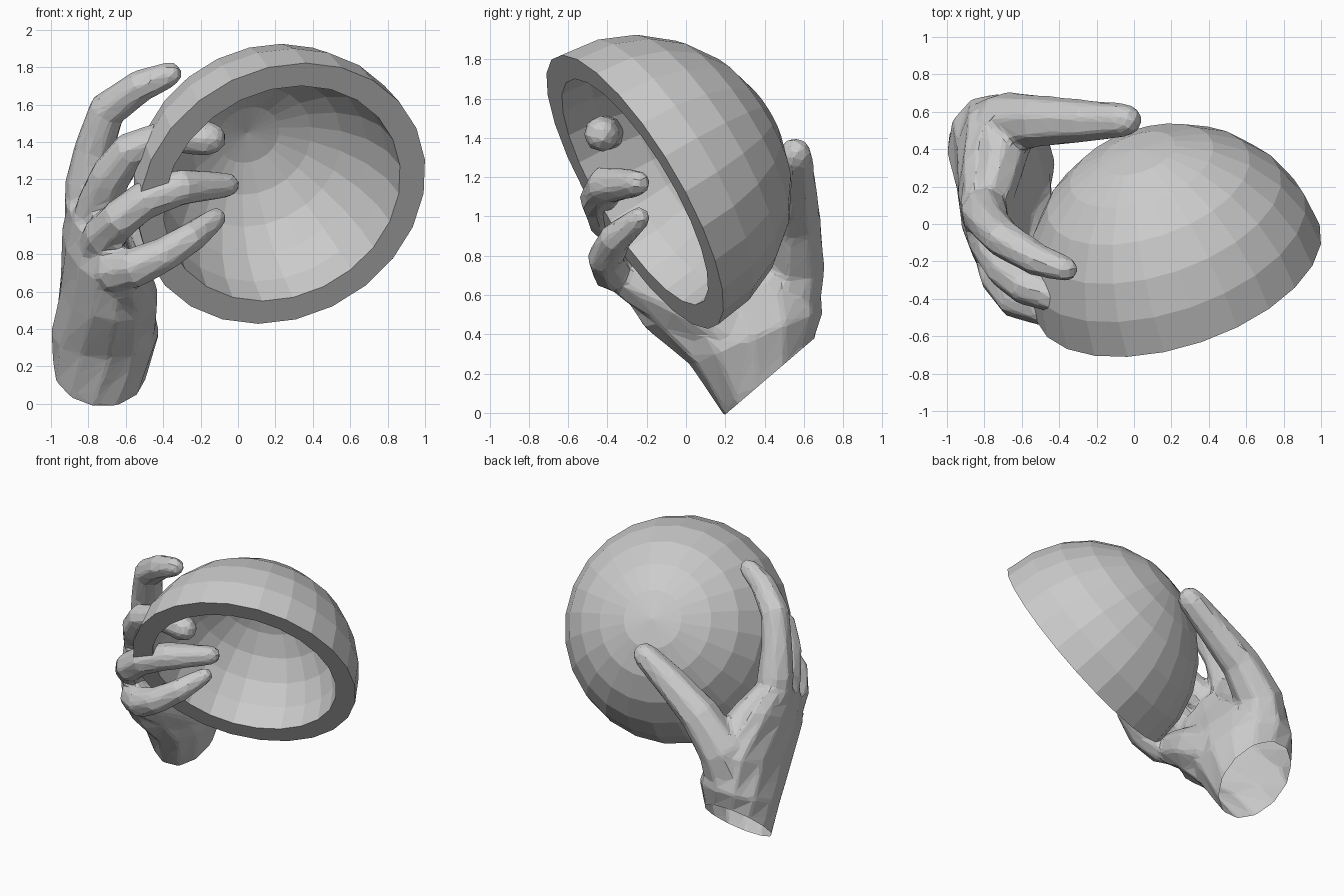
import bpy
import bmesh
from math import sin, cos, pi
from mathutils import Vector

cube = bpy.data.objects.get("Cube")
if cube:
    bpy.data.objects.remove(cube, do_unlink=True)

grey = bpy.data.materials.new("plaster_grey")
grey.use_nodes = True
COLOUR = (0.6, 0.6, 0.6, 1)
grey.diffuse_color = COLOUR
grey.node_tree.nodes["Principled BSDF"].inputs["Base Color"].default_value = COLOUR


def loft(bm, rings, sides, caps=True):
    """Skin a row of elliptical rings given as (centre, u axis, v axis)."""
    loops = []
    for c, u, v in rings:
        angles = [2 * pi * i / sides for i in range(sides)]
        loops.append([bm.verts.new(c + u * cos(a) + v * sin(a)) for a in angles])
    for a, b in zip(loops, loops[1:]):
        for i in range(sides):
            j = (i + 1) % sides
            bm.faces.new((a[i], a[j], b[j], b[i]))
    if caps:
        bm.faces.new(loops[0])
        bm.faces.new(loops[-1])


def digit(bm, path):
    """Tapered finger through (x, y, z, radius) joints with a rounded tip."""
    pts = [Vector(p[:3]) for p in path]
    radii = [p[3] for p in path]
    end = (pts[-1] - pts[-2]).normalized()
    for reach, shrink in ((0.6, 0.8), (0.95, 0.4)):
        pts.append(Vector(path[-1][:3]) + end * path[-1][3] * reach)
        radii.append(path[-1][3] * shrink)
    rings = []
    for i, (p, r) in enumerate(zip(pts, radii)):
        t = (pts[min(i + 1, len(pts) - 1)] - pts[max(i - 1, 0)]).normalized()
        u = t.cross(Vector((1, 1, -1))).normalized()
        rings.append((p, u * r, t.cross(u) * r))
    loft(bm, rings, 8)


def finish(bm, name):
    bmesh.ops.recalc_face_normals(bm, faces=bm.faces)
    mesh = bpy.data.meshes.new(name)
    bm.to_mesh(mesh)
    bm.free()
    mesh.materials.append(grey)
    obj = bpy.data.objects.new(name, mesh)
    bpy.context.collection.objects.link(obj)
    return obj


# Bowl: thick half sphere, tilted so the opening looks forward and down
centre = Vector((0.235, -0.26, 1.125))
opening = Vector((0.28, -0.825, -0.49)).normalized()
side = opening.cross(Vector((0, 0, 1))).normalized()
up = side.cross(opening)
OUTER, INNER, STEPS = 0.8, 0.66, 6
profile = [(OUTER, k) for k in range(STEPS + 1)]
profile += [(INNER, k) for k in range(STEPS, -1, -1)]
rings = []
for r, k in profile:
    a = k / STEPS * pi / 2
    rings.append((centre - opening * r * cos(a), side * r * sin(a), up * r * sin(a)))
bm = bmesh.new()
loft(bm, rings, 24, caps=False)
bmesh.ops.remove_doubles(bm, verts=bm.verts, dist=0.001)
finish(bm, "bowl")

# Hand: wrist and palm, from below the wrist cut up to the knuckles
bm = bmesh.new()
palm = [
    ((-0.75, 0.49, 0.11), (0.23, -0.05, -0.04), (0.04, 0.21, 0.18)),
    ((-0.74, 0.42, 0.18), (0.25, -0.05, -0.04), (0.03, 0.23, 0.19)),
    ((-0.71, 0.36, 0.38), (0.29, -0.03, 0), (-0.02, 0.34, 0.14)),
    ((-0.71, 0.22, 0.6), (0.24, 0.02, 0), (-0.06, 0.44, 0.16)),
    ((-0.75, 0.03, 0.83), (0.17, 0.05, 0), (-0.09, 0.37, 0.2)),
    ((-0.76, -0.08, 0.99), (0.12, 0.05, 0), (-0.09, 0.25, 0.17)),
]
loft(bm, [tuple(map(Vector, ring)) for ring in palm], 12)

# Thumb, the web beside it, the heel of the palm and the four fingers
digits = {
    "thumb": [(-0.75, 0.47, 0.5, 0.21), (-0.68, 0.54, 0.76, 0.17),
              (-0.5, 0.55, 0.98, 0.14), (-0.25, 0.55, 1.17, 0.115),
              (-0.05, 0.555, 1.31, 0.092)],
    "web": [(-0.7, 0.47, 0.76, 0.16), (-0.75, 0.27, 0.92, 0.15),
            (-0.81, 0.08, 1.06, 0.13)],
    "heel": [(-0.63, 0.22, 0.44, 0.2), (-0.59, -0.04, 0.58, 0.17),
             (-0.61, -0.27, 0.69, 0.13)],
    "index": [(-0.8, 0.1, 0.95, 0.13), (-0.8, 0.06, 1.16, 0.13),
              (-0.77, 0, 1.36, 0.11), (-0.7, -0.08, 1.57, 0.105),
              (-0.52, -0.19, 1.7, 0.09), (-0.37, -0.24, 1.76, 0.07)],
    "middle": [(-0.79, -0.03, 0.9, 0.12), (-0.75, -0.12, 1.06, 0.12),
               (-0.68, -0.24, 1.22, 0.115), (-0.58, -0.33, 1.35, 0.105),
               (-0.38, -0.4, 1.43, 0.09), (-0.16, -0.43, 1.42, 0.095)],
    "ring": [(-0.75, -0.12, 0.8, 0.12), (-0.71, -0.28, 0.91, 0.12),
             (-0.63, -0.4, 0.99, 0.11), (-0.5, -0.44, 1.09, 0.105),
             (-0.3, -0.41, 1.16, 0.1), (-0.06, -0.25, 1.17, 0.07)],
    "little": [(-0.71, -0.14, 0.68, 0.12), (-0.65, -0.3, 0.71, 0.12),
               (-0.55, -0.38, 0.73, 0.11), (-0.41, -0.41, 0.79, 0.095),
               (-0.25, -0.36, 0.89, 0.085), (-0.12, -0.24, 0.99, 0.06)],
}
for path in digits.values():
    digit(bm, path)
hand = finish(bm, "hand")

# Fuse the hand into one skin and reduce it to flat low-poly facets
fuse = hand.modifiers.new("fuse", 'REMESH')
fuse.mode = 'VOXEL'
fuse.voxel_size = 0.018
soften = hand.modifiers.new("soften", 'SMOOTH')
soften.iterations = 5
facet = hand.modifiers.new("facet", 'DECIMATE')
facet.ratio = 0.06

# Slice the wrist off cleanly and leave it open
bm = bmesh.new()
bm.from_object(hand, bpy.context.evaluated_depsgraph_get())
wrist, axis = Vector(palm[1][0]), Vector((0, -0.65, 0.76))
bmesh.ops.bisect_plane(bm, geom=bm.verts[:] + bm.edges[:] + bm.faces[:],
                       plane_co=wrist, plane_no=axis, clear_inner=True)
hand.modifiers.clear()
bm.to_mesh(hand.data)
bm.free()
